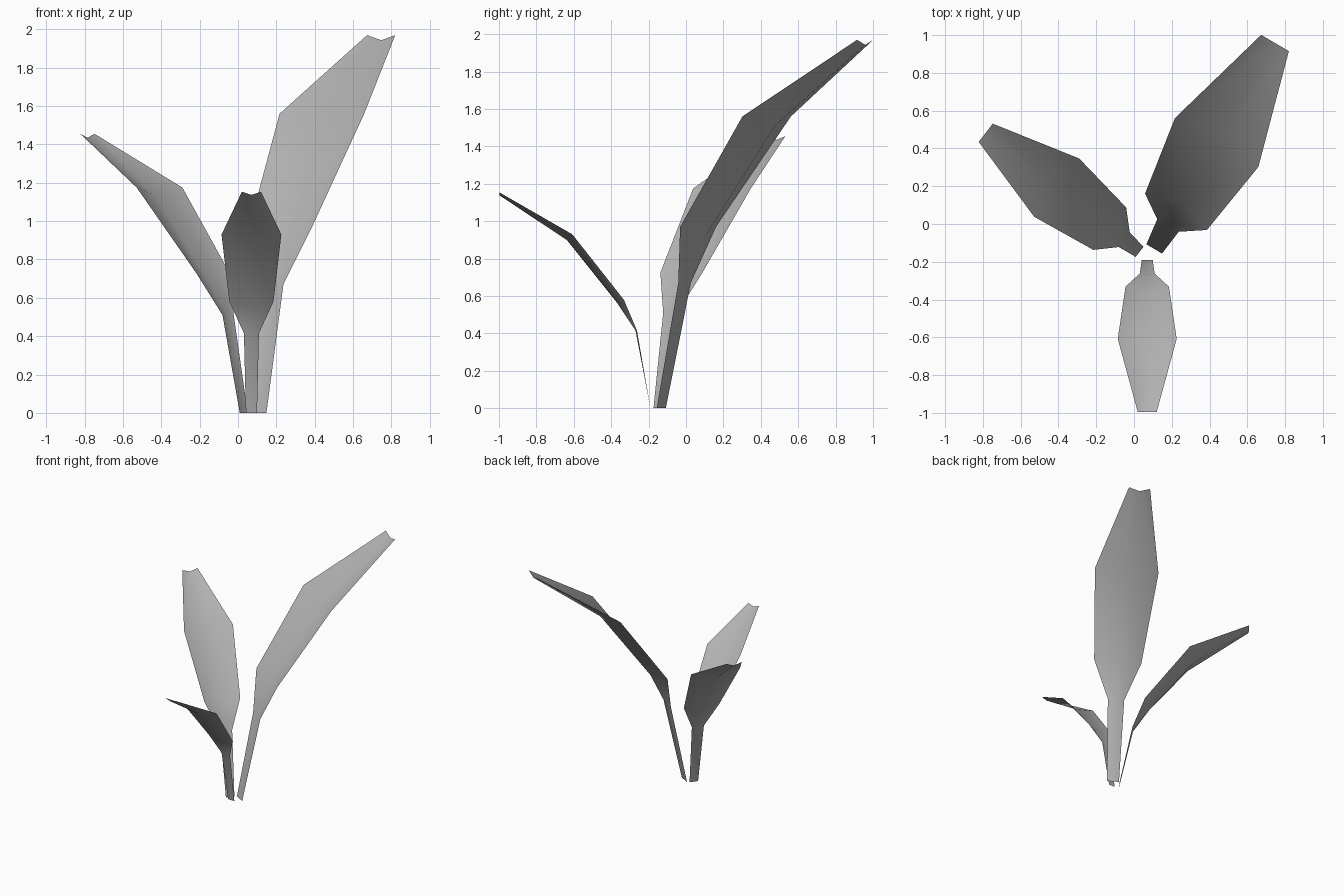
import bpy, bmesh, math
from mathutils import Vector

if "Cube" in bpy.data.objects:
    bpy.data.objects.remove(bpy.data.objects["Cube"])

# Mid grey leaf colour
grey = bpy.data.materials.new("leaf_grey")
grey.diffuse_color = (0.44, 0.44, 0.44, 1)
grey.use_nodes = True
grey.node_tree.nodes["Principled BSDF"].inputs["Base Color"].default_value = grey.diffuse_color


def leaf(name, base, azimuth, size, rows):
    """Creased sheet. Each row: distance out from base, height, half width."""
    out = Vector((math.cos(math.radians(azimuth)), math.sin(math.radians(azimuth)), 0))
    side = Vector((-out.y, out.x, 0))
    up = Vector((0, 0, 1))
    # outward and downward shift of the midrib, row by row
    crease = [(0, 0), (0.008, 0), (0.034, 0.02), (0.03, 0.03), (0, 0.016)]
    bm = bmesh.new()
    grid = []
    for (r, z, w), (co, cd) in zip(rows, crease):
        mid = Vector((*base, 0)) + out * r + up * z
        rib = mid + (out * co - up * cd) * size
        grid.append([bm.verts.new(p) for p in (mid + side * w, rib, mid - side * w)])
    for a, b in zip(grid, grid[1:]):
        for i in range(2):
            bm.faces.new((a[i], b[i], b[i + 1], a[i + 1]))
    for f in bm.faces:
        f.smooth = True
    # upper side faces outwards
    bm.normal_update()
    if sum(f.normal.z for f in bm.faces) < 0:
        bmesh.ops.reverse_faces(bm, faces=bm.faces[:])
    mesh = bpy.data.meshes.new(name)
    bm.to_mesh(mesh)
    bm.free()
    mesh.materials.append(grey)
    obj = bpy.data.objects.new(name, mesh)
    bpy.context.collection.objects.link(obj)


# Three leaves fanning out from the root
leaf("small_leaf", (0.07, -0.19), -90, 1.0,
     [(0, 0, 0.029), (0.072, 0.415, 0.039), (0.142, 0.58, 0.115),
      (0.418, 0.93, 0.156), (0.806, 1.153, 0.05)])
leaf("middle_leaf", (0.03, -0.147), 142.3, 1.25,
     [(0, 0, 0.034), (0.103, 0.51, 0.048), (0.2, 0.725, 0.142),
      (0.555, 1.175, 0.195), (1.03, 1.455, 0.061)])
leaf("tall_leaf", (0.107, -0.132), 59.6, 1.68,
     [(0, 0, 0.048), (0.144, 0.67, 0.066), (0.228, 0.97, 0.19),
      (0.653, 1.56, 0.256), (1.264, 1.97, 0.085)])
